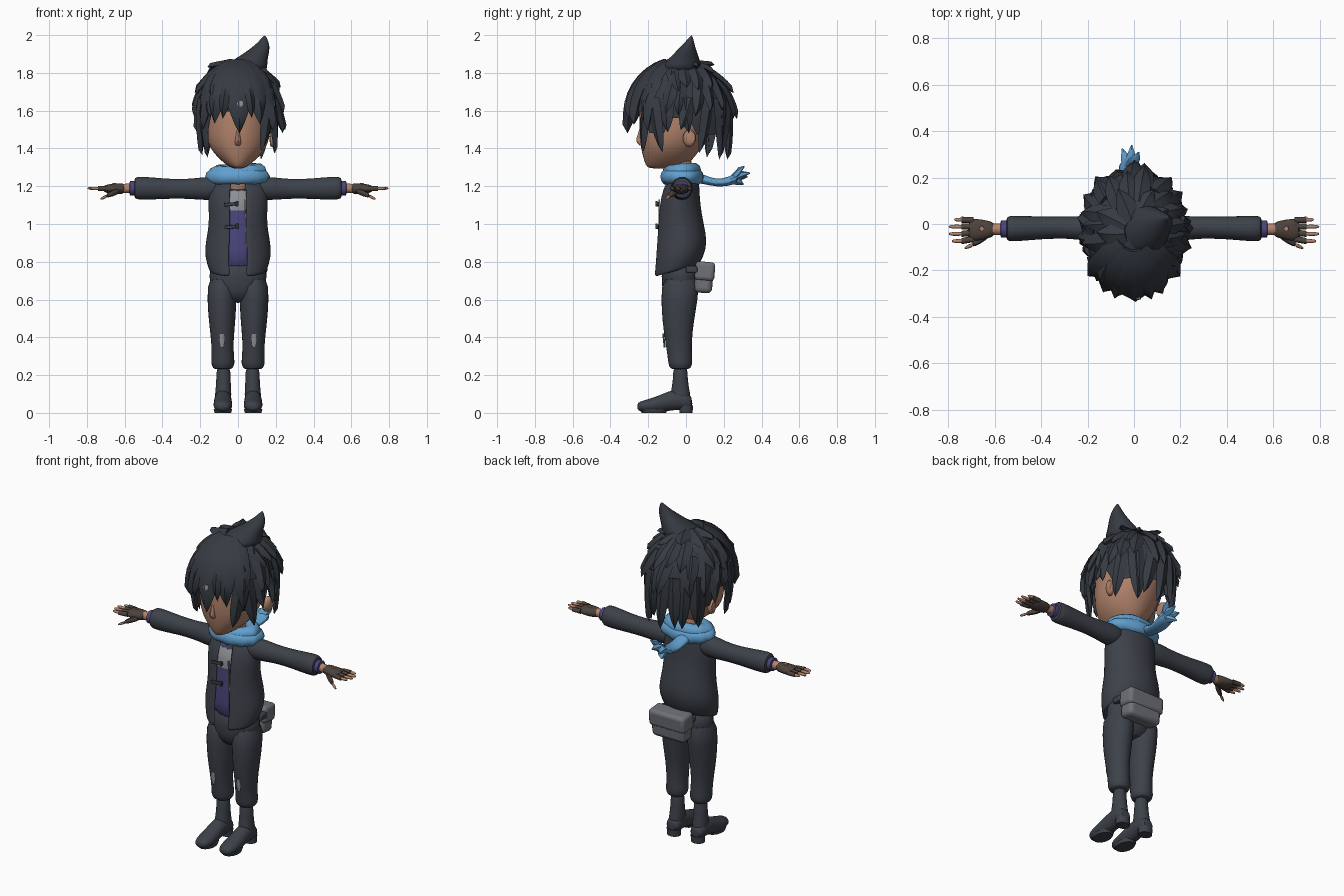
import bpy, bmesh, random
from math import sin, cos, pi, radians
from mathutils import Vector

random.seed(4)
if "Cube" in bpy.data.objects:
    bpy.data.objects.remove(bpy.data.objects["Cube"])

def material(name, *rgb):
    m = bpy.data.materials.new(name)
    m.use_nodes = True
    m.diffuse_color = (*rgb, 1)
    m.node_tree.nodes["Principled BSDF"].inputs["Base Color"].default_value = (*rgb, 1)
    return m

cloth = material("charcoal_cloth", .046, .053, .067)
hair_mat = material("black_hair", .036, .043, .054)
skin = material("warm_skin", .45, .23, .15)
blue = material("scarf_blue", .12, .35, .62)
purple = material("shirt_purple", .07, .06, .2)
brown = material("glove_brown", .075, .055, .045)
grey = material("pouch_grey", .16, .165, .185)
pale = material("pale_grey", .26, .27, .29)

def finish(name, bm, mats, sub=0, solid=0, angle=50):
    bmesh.ops.recalc_face_normals(bm, faces=bm.faces)
    mesh = bpy.data.meshes.new(name)
    bm.to_mesh(mesh)
    bm.free()
    ob = bpy.data.objects.new(name, mesh)
    bpy.context.collection.objects.link(ob)
    for m in mats:
        mesh.materials.append(m)
    if solid:
        mod = ob.modifiers.new("thickness", "SOLIDIFY")
        mod.thickness, mod.offset = solid, 0
    if sub:
        mod = ob.modifiers.new("smooth", "SUBSURF")
        mod.levels = mod.render_levels = sub
    bpy.ops.object.select_all(action="DESELECT")
    ob.select_set(True)
    bpy.context.view_layer.objects.active = ob
    bpy.ops.object.shade_smooth_by_angle(angle=radians(angle))

def loft(name, rings, mats, axis="z", n=14, gap=0, tilt=0, sub=1, solid=0, rule=None, side=1):
    """Skin ellipses (x, y, z, half width, half depth) set across one axis."""
    bm = bmesh.new()
    loops = []
    for x, y, z, a, b in rings:
        loop = []
        for i in range(n):
            t = -pi / 2 + gap + (2 * pi - 2 * gap) * i / (n - 1 if gap else n)
            c, s = a * cos(t), b * sin(t)
            off = {"x": (0, c, s), "y": (c, 0, s), "z": (c, s, tilt * s)}[axis]
            loop.append(bm.verts.new(Vector((x * side, y, z)) + Vector(off)))
        loops.append(loop)
    for lo, hi in zip(loops, loops[1:]):
        for i in range(n - 1 if gap else n):
            j = (i + 1) % n
            f = bm.faces.new((lo[i], lo[j], hi[j], hi[i]))
            if rule:
                f.material_index = rule(f.calc_center_median())
    if not gap:
        bm.faces.new(loops[0])
        bm.faces.new(loops[-1])
    finish(name, bm, mats, sub, solid)

def pair(name, rings, mats, **kw):
    for word, s in (("left", 1), ("right", -1)):
        loft(word + "_" + name, rings, mats, side=s, **kw)

def box(name, loc, size, mat, bevel=0, rot=(0, 0, 0)):
    bpy.ops.mesh.primitive_cube_add(size=1, location=loc, rotation=rot)
    ob = bpy.context.object
    ob.name, ob.scale = name, size
    ob.data.materials.append(mat)
    bpy.ops.object.transform_apply(location=False, rotation=False, scale=True)
    if bevel:
        mod = ob.modifiers.new("round", "BEVEL")
        mod.width, mod.segments = bevel, 3
        bpy.ops.object.shade_smooth_by_angle(angle=radians(50))

# Trousers and boots
loft("trouser_seat", [(0, -.03, .58, .06, .06), (0, -.03, .64, .145, .1), (0, -.025, .72, .16, .108),
                      (0, -.03, .82, .15, .1)], [cloth])
pair("trouser_leg", [(.082, -.025, .74, .08, .105), (.086, -.035, .6, .08, .1), (.084, -.042, .48, .072, .085),
                     (.083, -.04, .38, .06, .072), (.08, -.033, .3, .06, .066), (.08, -.03, .26, .065, .066),
                     (.08, -.03, .235, .054, .056), (.08, -.03, .23, .035, .035)], [cloth])
pair("boot_shaft", [(.077, -.03, .26, .04, .042), (.077, -.03, .17, .038, .038),
                    (.078, -.03, .1, .045, .055), (.08, -.03, .04, .046, .06)], [cloth])
pair("boot_foot", [(.08, .035, .05, .034, .035), (.08, 0, .065, .046, .05), (.08, -.06, .073, .046, .058),
                   (.08, -.13, .05, .05, .048), (.08, -.2, .037, .053, .036), (.08, -.245, .034, .04, .028),
                   (.08, -.258, .034, .018, .014)], [cloth], axis="y")
pair("boot_heel", [(.08, 0, 0, .04, .035), (.08, 0, .04, .042, .037)], [cloth], sub=0)
pair("boot_sole", [(.08, -.17, 0, .045, .065), (.08, -.17, .02, .05, .075)], [cloth], sub=0)
pair("knee_patch", [(.085, -.113, .345, .008, .005), (.085, -.117, .385, .017, .005),
                    (.085, -.12, .42, .01, .005)], [pale], n=8, sub=0)

# Shirt, neck and open jacket
loft("shirt", [(0, -.045, .755, .12, .1), (0, -.025, .86, .155, .118), (0, -.033, .97, .13, .105),
               (0, -.038, 1.09, .13, .094), (0, -.038, 1.1, .13, .094), (0, -.03, 1.2, .11, .08)],
     [purple, pale], rule=lambda c: int(c.z > 1.095))
loft("neck", [(0, -.02, 1.16, .075, .085), (0, -.02, 1.24, .06, .06), (0, -.03, 1.4, .06, .06)], [skin])
loft("jacket", [(0, -.055, .75, .145, .115), (0, -.04, .79, .16, .125), (0, -.025, .865, .177, .136),
                (0, -.032, .97, .15, .12), (0, -.038, 1.08, .15, .107), (0, -.034, 1.17, .158, .1),
                (0, -.025, 1.235, .135, .085), (0, -.02, 1.27, .09, .06)],
     [cloth], n=22, gap=radians(16), tilt=.27, solid=.012)
for z in (.985, 1.105):
    box("jacket_strap", (-.035, -.152, z), (.075, .012, .018), cloth, .003, (0, radians(-6), 0))
    box("strap_clip", (-.005, -.156, z + .003), (.014, .012, .03), cloth, .003)
box("zip_edge", (.04, -.142, 1), (.006, .008, .26), pale, 0, (0, radians(-2), 0))

# Sleeves, gloves and fingers
pair("sleeve", [(.07, -.025, 1.19, .06, .055), (.16, -.022, 1.188, .062, .066), (.24, -.016, 1.186, .05, .055),
                (.34, -.015, 1.186, .048, .052), (.45, -.018, 1.188, .053, .06), (.525, -.02, 1.19, .058, .064),
                (.548, -.02, 1.19, .053, .057), (.55, -.02, 1.19, .03, .03)], [cloth], axis="x")
pair("shirt_cuff", [(.53, -.022, 1.19, .038, .038), (.572, -.022, 1.19, .038, .038),
                    (.575, -.022, 1.19, .026, .026)], [purple], axis="x", sub=0)
pair("wrist", [(.56, -.022, 1.19, .026, .026), (.61, -.023, 1.188, .025, .024)], [skin], axis="x", sub=0)
pair("glove", [(.595, -.023, 1.188, .03, .028), (.63, -.024, 1.187, .04, .03), (.68, -.025, 1.186, .05, .026),
               (.715, -.025, 1.187, .048, .018)], [brown], axis="x")
pair("glove_opening", [(.655, -.02, 1.211, .012, .012), (.655, -.02, 1.216, .01, .01)], [skin], n=8, sub=0)
for y, tip in ((.016, .775), (-.01, .798), (-.037, .798), (-.064, .785)):
    fan = y * 1.15
    pair("glove_finger", [(.69, y, 1.187, .014, .014), (.742, fan, 1.188, .013, .013)], [brown], axis="x", n=8, sub=0)
    pair("fingertip", [(.73, fan, 1.188, .01, .01), (tip - .015, fan, 1.189, .01, .01),
                       (tip, fan, 1.189, .004, .004)], [skin], axis="x", n=8)
pair("glove_thumb", [(.62, -.04, 1.18, .018, .018), (.66, -.068, 1.165, .02, .02),
                     (.7, -.09, 1.148, .014, .014)], [brown], axis="x", n=8)
pair("thumb_tip", [(.69, -.088, 1.15, .01, .01), (.715, -.098, 1.138, .01, .01),
                   (.73, -.104, 1.132, .004, .004)], [skin], axis="x", n=8)

# Scarf with a trailing, ragged tail
for r, z, lean in ((.123, 1.25, 0), (.105, 1.275, 5)):
    bpy.ops.mesh.primitive_torus_add(major_radius=r, minor_radius=.048, major_segments=28, minor_segments=10,
                                     location=(0, -.022, z), rotation=(radians(lean), radians(-lean / 2), 0))
    wrap = bpy.context.object
    wrap.name, wrap.scale = "scarf_wrap", (1, .67, .85)
    for v in wrap.data.vertices:
        v.co *= 1 + .03 * sin(v.co.x * 70 + v.co.y * 40)
    wrap.data.materials.append(blue)
    bpy.ops.object.shade_smooth_by_angle(angle=radians(60))
loft("scarf_tail", [(-.04, .04, 1.25, .05, .035), (-.035, .1, 1.235, .04, .025), (-.03, .16, 1.215, .045, .02),
                    (-.02, .23, 1.225, .05, .025), (-.015, .28, 1.25, .05, .035)], [blue], axis="y", n=10)
for x, y, z in ((-.01, .34, 1.27), (.02, .31, 1.305), (-.05, .305, 1.21), (-.05, .325, 1.25)):
    loft("scarf_rag", [(-.02, .24, 1.235, .035, .025), ((x - .015) / 2, .28, (z + 1.25) / 2, .028, .024),
                       (x, y, z, .003, .003)], [blue], axis="y", n=6, sub=0)

# Belt pouch on the back
box("pouch", (.03, .095, .71), (.22, .095, .15), grey, .025, (radians(-5), 0, 0))
box("pouch_flap", (.03, .1, .75), (.24, .105, .1), grey, .02, (radians(-5), 0, 0))
box("pouch_strap", (.03, .03, .76), (.25, .06, .035), cloth, .008)

# Head, nose and ears
loft("head", [(0, -.125, 1.292, .025, .075), (0, -.105, 1.31, .06, .11), (0, -.09, 1.355, .112, .14),
              (0, -.08, 1.4, .15, .16), (0, -.065, 1.46, .172, .185), (0, -.045, 1.54, .18, .205),
              (0, -.04, 1.65, .18, .21), (0, -.03, 1.76, .13, .15), (0, -.03, 1.8, .05, .05)], [skin], n=18)
loft("nose", [(0, -.225, 1.41, .02, .015), (0, -.247, 1.435, .018, .026), (0, -.24, 1.47, .012, .018),
              (0, -.235, 1.52, .008, .008)], [skin], n=8)
pair("ear", [(.165, .01, 1.45, .035, .05), (.19, .02, 1.455, .036, .05), (.21, .03, 1.46, .026, .038)],
     [skin], axis="x", n=10)

# Hair: a shell over the skull, covered in rows of pointed locks
def scalp(az, el, r=1.0):
    """Point on the hair shell; azimuth is 0 at the front."""
    a, e = radians(az), radians(el)
    h = r * (cos(e) if e > 0 else cos(e * .5))
    return Vector((.215 * h * sin(a), -.03 - .26 * h * cos(a), 1.6 + .26 * r * sin(e)))

def from_front(az):
    return abs((az + 180) % 360 - 180)

def hairline(az):
    a = from_front(az)
    return -12 if a < 48 else -55 if a < 72 else -24 if a < 105 else -58

def lock(bm, az, top, low, width, flare, twist=0, thick=.018, steps=6):
    def spine(t):
        return scalp(az + twist * t, top + (low - top) * t, 1 + flare * t * t)
    rows = []
    for i in range(steps):
        t = i / steps
        p = spine(t)
        out = (p - Vector((0, -.03, 1.58))).normalized()
        across = out.cross(spine(t + .1) - p).normalized() * width * (1 - t ** 2.2) * (.7 + .5 * t)
        rows.append([bm.verts.new(q) for q in (p + across, p + out * thick, p - across, p - out * thick)])
    tip = bm.verts.new(spine(1))
    for a, b in zip(rows, rows[1:]):
        for j in range(4):
            bm.faces.new((a[j], a[j - 1], b[j - 1], b[j]))
    for j in range(4):
        bm.faces.new((rows[-1][j], rows[-1][j - 1], tip))
    bm.faces.new(rows[0])

bm = bmesh.new()
columns = []
for az in range(0, 360, 10):
    low = hairline(az) * .6 + 6
    columns.append([bm.verts.new(scalp(az, low + (89 - low) * j / 10)) for j in range(11)])
for k, b in enumerate(columns):
    a = columns[k - 1]
    for j in range(10):
        bm.faces.new((a[j], b[j], b[j + 1], a[j + 1]))
bm.faces.new([c[-1] for c in columns])
finish("hair_shell", bm, [hair_mat])

bm = bmesh.new()
for count, top, low, width in ((9, 80, 46, .06), (15, 62, 20, .055), (19, 40, -4, .052), (24, 14, -60, .048)):
    for i in range(count):
        az = 360 * i / count + random.uniform(-6, 6)
        if from_front(az) > 42:
            end = max(low, hairline(az)) + random.uniform(-5, 5)
            flare = random.uniform(.08, .24) if end > -40 else random.uniform(-.02, .14)
            lock(bm, az, top, end, width, flare * (1 if from_front(az) > 105 else .75), random.uniform(-14, 14))
finish("hair_locks", bm, [hair_mat], angle=35)

# Broad fringe and the upright tuft
bm = bmesh.new()
for az, low, width, twist in ((-46, -20, .075, -6), (-26, -14, .085, -6), (0, -25, .1, 2),
                              (22, -15, .085, 8), (44, -22, .075, 8), (-12, -9, .07, -8), (12, -8, .07, 6)):
    lock(bm, az, 72, low, width, .1, twist, .028, 9)
finish("hair_fringe", bm, [hair_mat], angle=60)
loft("hair_tuft", [(.03, -.03, 1.8, .14, .13), (.05, -.02, 1.85, .11, .105), (.085, -.005, 1.89, .08, .075),
                   (.115, .005, 1.925, .056, .05), (.135, .018, 1.96, .032, .027), (.142, .03, 2, .003, .003)],
     [hair_mat], n=10)
loft("hair_glint", [(.01, -.322, 1.622, .012, .006), (.012, -.321, 1.638, .02, .006),
                    (.016, -.318, 1.652, .012, .006)], [pale], n=6, sub=0)
